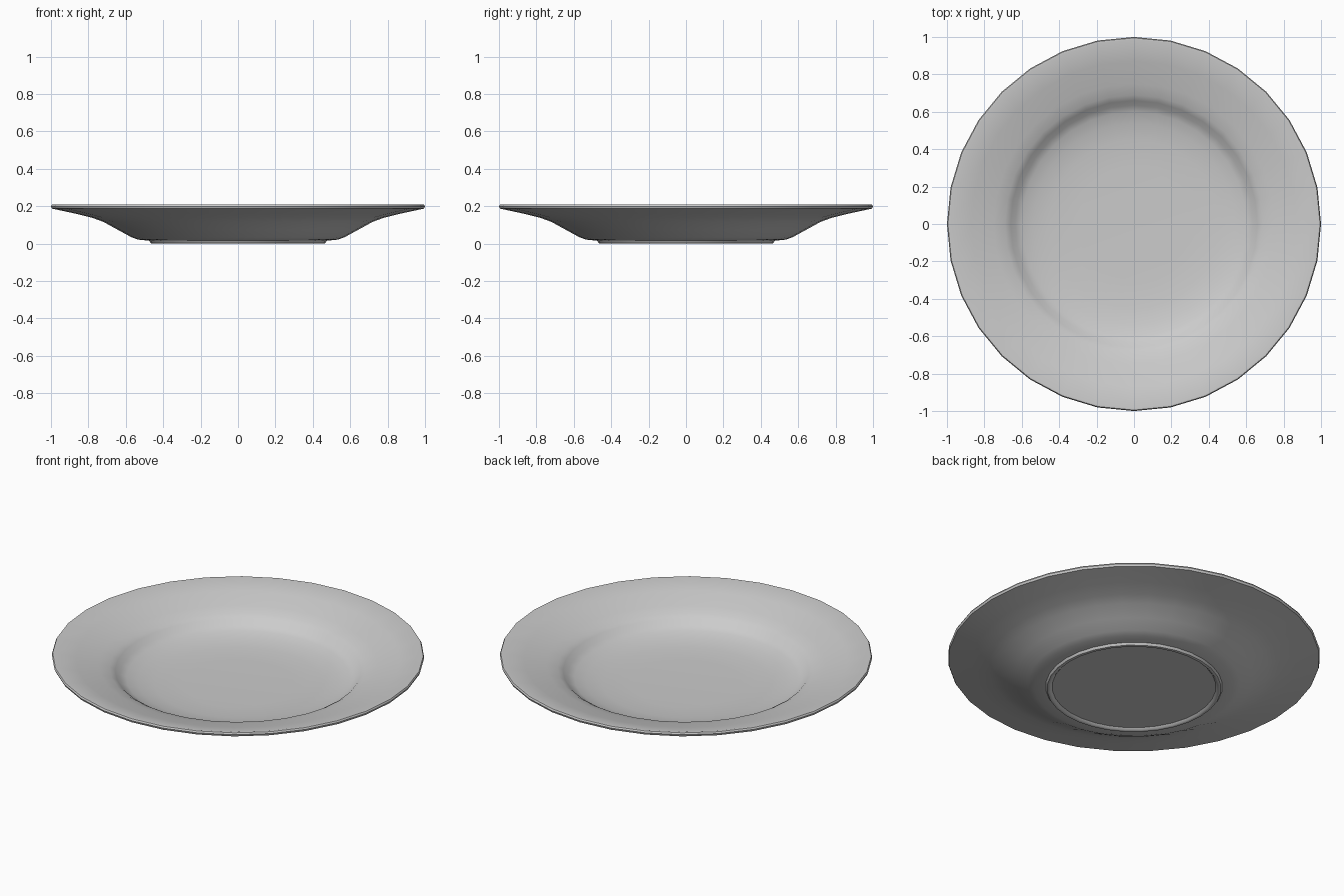
import bpy, bmesh, math

if "Cube" in bpy.data.objects:
    bpy.data.objects.remove(bpy.data.objects["Cube"])

SEGMENTS = 32

# Plate cross-section (radius, height): top centre, out over the rim, back underneath
PROFILE = [
    (0, 0.036), (0.30, 0.037), (0.45, 0.042), (0.54, 0.055), (0.60, 0.071),
    (0.635, 0.086), (0.66, 0.112), (0.69, 0.130), (0.75, 0.149), (0.87, 0.181),
    (0.985, 0.209), (0.995, 0.208), (1.0, 0.199), (0.995, 0.187),
    (0.87, 0.160), (0.78, 0.138), (0.72, 0.116), (0.64, 0.072),
    (0.57, 0.034), (0.535, 0.021), (0.475, 0.015),
    # foot ring and recessed base
    (0.467, 0.002), (0.460, 0.0), (0.450, 0.002), (0.440, 0.013), (0, 0.013),
]

# Lathe the profile around z
bm = bmesh.new()
verts = [bm.verts.new((r, 0, z)) for r, z in PROFILE]
edges = [bm.edges.new(pair) for pair in zip(verts, verts[1:])]
bmesh.ops.spin(bm, geom=verts + edges, cent=(0, 0, 0), axis=(0, 0, 1),
               angle=math.tau, steps=SEGMENTS, use_merge=False)
bmesh.ops.remove_doubles(bm, verts=bm.verts, dist=0.0005)
bmesh.ops.recalc_face_normals(bm, faces=bm.faces)

mesh = bpy.data.meshes.new("plate")
bm.to_mesh(mesh)
bm.free()
plate = bpy.data.objects.new("plate", mesh)
bpy.context.collection.objects.link(plate)

# Smooth surface with crisp rim and foot edges
bpy.context.view_layer.objects.active = plate
plate.select_set(True)
bpy.ops.object.shade_smooth_by_angle(angle=math.radians(40))
